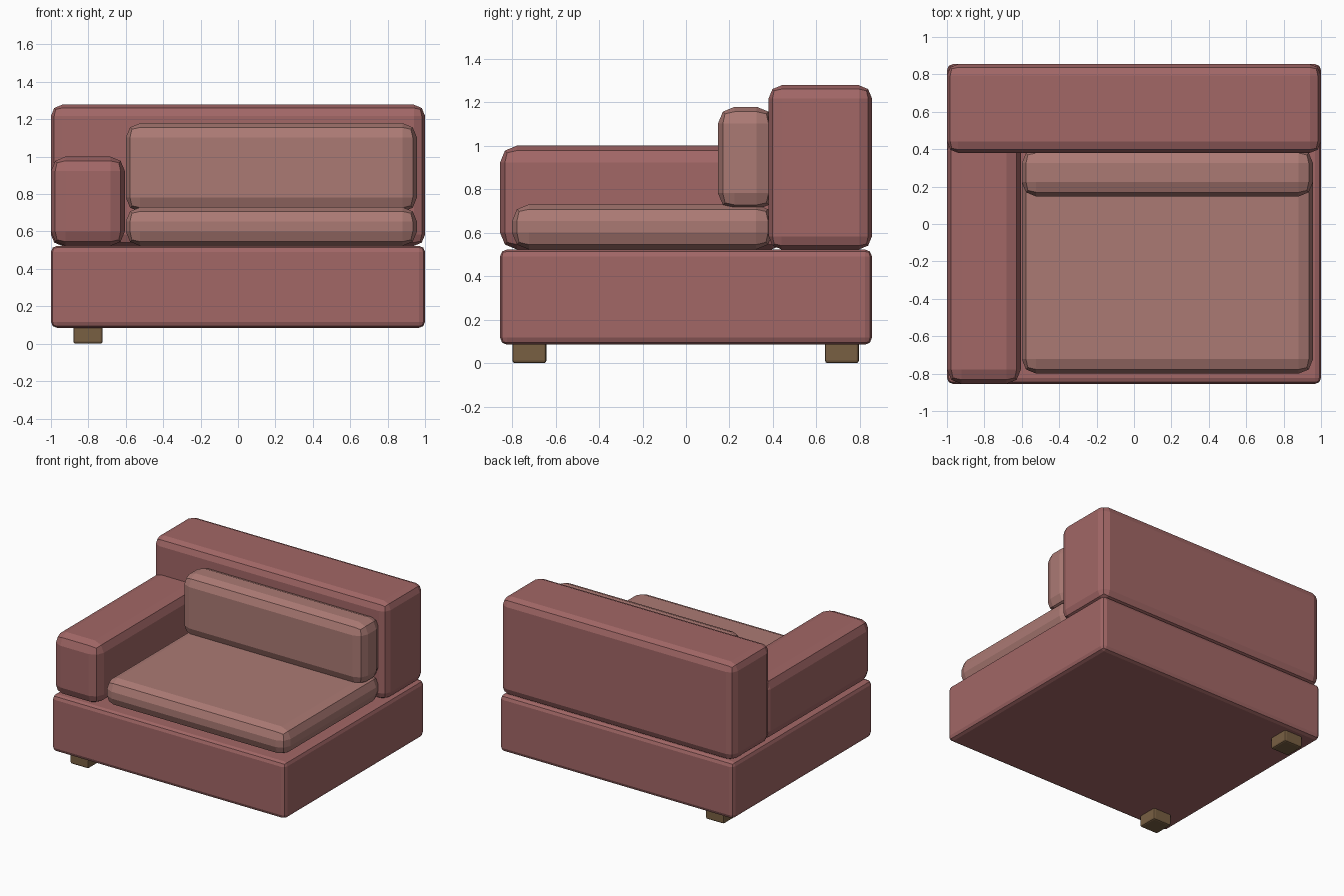
import bpy, bmesh

if "Cube" in bpy.data.objects:
    bpy.data.objects.remove(bpy.data.objects["Cube"])


def material(name, rgb):
    m = bpy.data.materials.new(name)
    m.diffuse_color = (*rgb, 1)
    m.use_nodes = True
    m.node_tree.nodes["Principled BSDF"].inputs["Base Color"].default_value = m.diffuse_color
    return m


body = material("body_fabric", (0.36, 0.135, 0.133))
cushion = material("cushion_fabric", (0.41, 0.195, 0.175))
wood = material("wood", (0.19, 0.115, 0.055))


def block(name, x, y, z, bevel, mat):
    """Box spanning the given (min, max) ranges with two-step rounded edges."""
    bm = bmesh.new()
    bmesh.ops.create_cube(bm, size=1)
    for v in bm.verts:
        v.co = [r[0] if c < 0 else r[1] for c, r in zip(v.co, (x, y, z))]
    mesh = bpy.data.meshes.new(name)
    bm.to_mesh(mesh)
    bm.free()
    mesh.materials.append(mat)
    ob = bpy.data.objects.new(name, mesh)
    bpy.context.collection.objects.link(ob)
    mod = ob.modifiers.new("rounded_edges", 'BEVEL')
    mod.width = bevel
    mod.segments = 2
    mod.limit_method = 'NONE'
    return ob


# Upholstered frame: base, backrest and the single left arm
block("base", (-1, 1), (-0.855, 0.855), (0.085, 0.523), 0.032, body)
block("backrest", (-1, 1), (0.38, 0.855), (0.523, 1.278), 0.06, body)
block("left_arm", (-1, -0.605), (-0.855, 0.47), (0.523, 1.0), 0.077, body)

# Loose cushions, pressed slightly into the backrest
block("seat_cushion", (-0.60, 0.957), (-0.80, 0.40), (0.523, 0.73), 0.077, cushion)
block("back_cushion", (-0.60, 0.957), (0.147, 0.402), (0.705, 1.179), 0.077, cushion)

# Feet stand under the arm side only
for name, y in (("front_foot", -0.72), ("back_foot", 0.717)):
    block(name, (-0.88, -0.724), (y - 0.078, y + 0.078), (0, 0.10), 0.012, wood)
